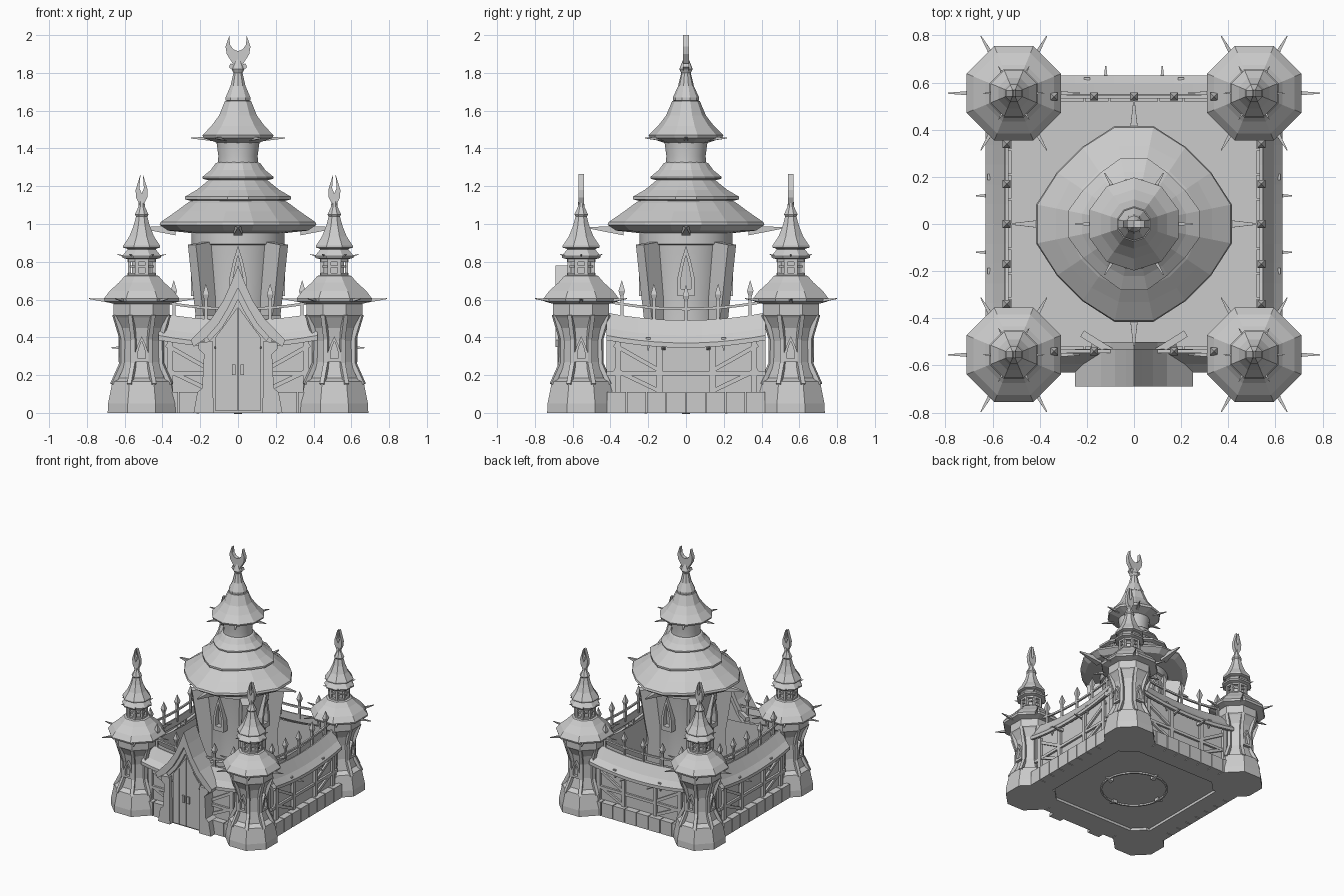
import bpy, bmesh
from math import pi, sin, cos, sqrt
from mathutils import Matrix, Vector

if "Cube" in bpy.data.objects:
    bpy.data.objects.remove(bpy.data.objects["Cube"])

STONE = bpy.data.materials.new("pale grey")
STONE.use_nodes = True
STONE.diffuse_color = (0.6, 0.6, 0.6, 1)
STONE.node_tree.nodes["Principled BSDF"].inputs["Base Color"].default_value = (0.6, 0.6, 0.6, 1)


def place(name, mesh, loc=(0, 0, 0), turn=0):
    ob = bpy.data.objects.new(name, mesh)
    ob.location, ob.rotation_euler = loc, (0, 0, turn)
    bpy.context.collection.objects.link(ob)
    return ob


def finish(name, bm, fix=True, smooth=False):
    bmesh.ops.remove_doubles(bm, verts=bm.verts, dist=0.0001)
    if fix:
        bmesh.ops.recalc_face_normals(bm, faces=bm.faces)
    mesh = bpy.data.meshes.new(name)
    bm.to_mesh(mesh)
    bm.free()
    mesh.materials.append(STONE)
    if smooth:
        mesh.polygons.foreach_set("use_smooth", [True] * len(mesh.polygons))
        mesh.set_sharp_from_angle(angle=pi / 6)
    return mesh


def lathe(name, profile, n=8, wave=0.0, smooth=False):
    """Turned solid from (apothem, z) pairs; wave notches the rim of wide rings."""
    bm = bmesh.new()
    rings = []
    widest = max(r for r, z in profile)
    for r, z in profile:
        k = r / cos(pi / n)
        ring = []
        for i in range(n):
            a = 2 * pi * (i + 0.5) / n
            s = 1 - wave * (r / widest) ** 3 * (i % 4 in (1, 2))
            ring.append(bm.verts.new((k * s * cos(a), k * s * sin(a), z)))
        rings.append(ring)
    for a, b in zip(rings, rings[1:]):
        for i in range(n):
            j = (i + 1) % n
            bm.faces.new((a[i], a[j], b[j], b[i]))
    bm.faces.new(rings[0][::-1])
    bm.faces.new(rings[-1])
    return finish(name, bm, smooth=smooth)


def plate(name, outline, y0, y1, mirror=False):
    """Extruded (x, z) outline, optionally mirrored in x."""
    bm = bmesh.new()
    for s in ((1, -1) if mirror else (1,)):
        f = bm.faces.new([bm.verts.new((s * x, y0, z)) for x, z in outline])
        new = bmesh.ops.extrude_face_region(bm, geom=[f])["geom"]
        bmesh.ops.translate(bm, verts=[v for v in new if isinstance(v, bmesh.types.BMVert)],
                            vec=(0, y1 - y0, 0))
    return finish(name, bm)


def beams(name, items):
    """Square bars (start, end, width, taper)."""
    bm = bmesh.new()
    for p, q, w, taper in items:
        p, q = Vector(p), Vector(q)
        d = q - p
        m = Matrix.Translation((p + q) / 2) @ d.to_track_quat('Z', 'Y').to_matrix().to_4x4()
        bmesh.ops.create_cone(bm, cap_ends=True, segments=4, radius1=w / sqrt(2),
                              radius2=w * taper / sqrt(2), depth=d.length,
                              matrix=m @ Matrix.Rotation(pi / 4, 4, 'Z'))
    return finish(name, bm)


def spikes(name, n, r0, r1, z0, z1, w, start=0.0):
    out = []
    for i in range(n):
        a = start + 2 * pi * i / n
        out.append(((r0 * cos(a), r0 * sin(a), z0), (r1 * cos(a), r1 * sin(a), z1), w, 0.15))
    return beams(name, out)


def lancet(name, w, z0, z1, y0, y1):
    """Pointed window frame with an open middle."""
    h, zc = z1 - z0, z0 + (z1 - z0) * 0.42
    outer = [(-w, z0), (w, z0), (w, z0 + h * 0.35), (w * 0.55, z0 + h * 0.7), (0, z1),
             (-w * 0.55, z0 + h * 0.7), (-w, z0 + h * 0.35)]
    inner = [(x * 0.55, zc + (z - zc) * 0.68) for x, z in outer]
    bm = bmesh.new()
    loops = [[bm.verts.new((x, y, z)) for x, z in pts]
             for pts, y in ((outer, y1), (outer, y0), (inner, y0), (inner, y1))]
    for a, b in zip(loops, loops[1:]):
        for i in range(len(a)):
            j = (i + 1) % len(a)
            bm.faces.new((a[i], a[j], b[j], b[i]))
    return finish(name, bm)


# Courtyard floor: single upward sheet, floor ring and border strips
bm = bmesh.new()
bmesh.ops.create_grid(bm, x_segments=1, y_segments=1, size=0.56, matrix=Matrix.Translation((0, 0, 0.02)))
place("courtyard_floor", finish("courtyard_floor", bm, fix=False))
ring = []
for i in range(24):
    a, b = 2 * pi * i / 24, 2 * pi * (i + 1) / 24
    ring.append(((0.24 * cos(a), 0.24 * sin(a), 0.015), (0.24 * cos(b), 0.24 * sin(b), 0.015), 0.012, 1))
place("floor_ring", beams("floor_ring", ring))
place("ring_studs", spikes("ring_studs", 4, 0.21, 0.27, 0.015, 0.015, 0.04))

# Curtain walls: open topped shell with sagging skirt roof
L = 0.42


def sag(x):
    return 0.04 * (1 - (x / L) ** 2)


section = [(-0.46, 0.5), (-0.46, 0), (-0.58, 0), (-0.58, 0.41), (-0.61, 0.385),
           (-0.63, 0.385), (-0.63, 0.41), (-0.595, 0.45), (-0.55, 0.53), (-0.54, 0.53), (-0.54, 0.47)]
bm = bmesh.new()
STEPS = 10
xs = [L * (2 * i / STEPS - 1) for i in range(STEPS + 1)]
cols = [[bm.verts.new((x, y, z - (sag(x) if z > 0.3 else 0))) for y, z in section] for x in xs]
for a, b in zip(cols, cols[1:]):
    for i in range(len(section) - 1):
        bm.faces.new((a[i], b[i], b[i + 1], a[i + 1]))
wall = finish("wall", bm, fix=False)

timber = [((-L, -0.585, 0.21), (L, -0.585, 0.21), 0.022, 1)]
for x in (-0.36, -0.14, 0.14, 0.36):
    timber.append(((x, -0.585, 0.1), (x, -0.585, 0.38), 0.03, 1))
for s in (-1, 1):
    timber.append(((s * 0.15, -0.583, 0.12), (s * 0.38, -0.583, 0.23), 0.022, 1))
    timber.append(((s * 0.15, -0.583, 0.23), (s * 0.38, -0.583, 0.36), 0.022, 1))
    timber.append(((s * 0.12, -0.58, 0.345), (s * 0.12, -0.67, 0.345), 0.025, 0.2))
    timber.append(((s * 0.2, -0.61, 0.4), (s * 0.2, -0.61, 0.33), 0.025, 0.3))
timber = beams("wall_timbers", timber)
stones = beams("wall_footing", [((x + 0.003, -0.575, 0.055), (x + 0.102, -0.575, 0.055), 0.11, 1)
                                for x in [i * 0.105 - L for i in range(8)]])


def railing(posts):
    out = [((a, -0.54, 0.59 - sag(a)), (b, -0.54, 0.59 - sag(b)), 0.014, 1) for a, b in zip(xs, xs[1:])]
    for x in posts:
        z = 0.5 - sag(x)
        out += [((x, -0.54, z), (x, -0.54, z + 0.14), 0.016, 1),
                ((x, -0.54, z + 0.16), (x, -0.54, z + 0.125), 0.034, 0.4),
                ((x, -0.54, z + 0.16), (x, -0.54, z + 0.215), 0.034, 0.05)]
    return beams("wall_railing", out)


sides = [-0.34, -0.17, 0.17, 0.34]
for k, side in enumerate(("front", "left", "back", "right")):
    a = k * pi / 2
    place(side + "_wall", wall, turn=a)
    place(side + "_wall_timbers", timber, turn=a)
    place(side + "_wall_footing", stones, turn=a)
    place(side + "_railing", railing(sides if k == 0 else sides + [0]), turn=a)

# Corner towers
body = lathe("tower_body", [(0.18, 0), (0.178, 0.05), (0.155, 0.165), (0.118, 0.185), (0.1, 0.27),
                            (0.098, 0.38), (0.11, 0.45), (0.14, 0.505), (0.148, 0.515), (0.148, 0.585)])
ribs = []
for i in range(8):
    a = 2 * pi * (i + 0.5) / 8
    pts = [(r * cos(a), r * sin(a), z) for r, z in ((0.165, 0.15), (0.112, 0.26), (0.11, 0.39), (0.152, 0.52))]
    ribs += [(p, q, 0.024, 1) for p, q in zip(pts, pts[1:])]
ribs = beams("tower_ribs", ribs)
roof = lathe("tower_roof", [(0.14, 0.575), (0.195, 0.59), (0.2, 0.605), (0.17, 0.645), (0.12, 0.69),
                            (0.09, 0.725), (0.07, 0.73)])
lantern = lathe("tower_lantern", [(0.052, 0.72), (0.052, 0.83)])
bars = []
for i in range(8):
    a, b = 2 * pi * (i + 0.5) / 8, 2 * pi * (i + 1.5) / 8
    p, q = [(0.07 * cos(t), 0.07 * sin(t)) for t in (a, b)]
    bars += [((*p, 0.72), (*p, 0.82), 0.018, 1)]
    bars += [((*p, z), (*q, z), w, 1) for z, w in ((0.73, 0.02), (0.775, 0.01), (0.81, 0.02))]
bars = beams("lantern_bars", bars)
cap = lathe("tower_cap", [(0.06, 0.81), (0.1, 0.82), (0.103, 0.83), (0.075, 0.865), (0.078, 0.87),
                          (0.098, 0.875), (0.098, 0.885), (0.065, 0.935), (0.043, 0.99), (0.03, 1.04),
                          (0.036, 1.05), (0.018, 1.09), (0.014, 1.13)])
flame = plate("tower_finial", [(0, 1.08), (0.03, 1.14), (0.032, 1.18), (0.006, 1.265), (0.012, 1.19),
                               (0, 1.16), (-0.012, 1.19), (-0.006, 1.265), (-0.032, 1.18), (-0.03, 1.14)],
              -0.014, 0.014)
eave_spikes = spikes("tower_eave_spikes", 6, 0.13, 0.28, 0.59, 0.605, 0.028)
cap_spikes = spikes("tower_cap_spikes", 6, 0.06, 0.13, 0.82, 0.84, 0.016)
tower_window = lancet("tower_window", 0.036, 0.27, 0.405, -0.122, -0.09)
for sx, ex in ((1, "left"), (-1, "right")):
    for sy, ey in ((1, "back"), (-1, "front")):
        loc = (sx * 0.51, sy * 0.555, 0)
        for mesh in (body, ribs, roof, lantern, bars, cap, flame, eave_spikes, cap_spikes):
            place(f"{ey}_{ex}_{mesh.name}", mesh, loc)
        place(f"{ey}_{ex}_tower_window", tower_window, loc, 0 if sy < 0 else pi)
        place(f"{ey}_{ex}_tower_side_window", tower_window, loc, sx * pi / 2)

# Gatehouse
gate = [("gatehouse", [(0, 0), (0.18, 0), (0.18, 0.4), (0.1, 0.5), (0, 0.68)], -0.645, -0.5),
        ("gable_roof", [(0, 0.78), (0.035, 0.69), (0.08, 0.59), (0.14, 0.5), (0.25, 0.385), (0.235, 0.35),
                        (0.165, 0.4), (0.1, 0.475), (0.05, 0.56), (0, 0.66)], -0.69, -0.53),
        ("gable_trim", [(0, 0.66), (0.05, 0.56), (0.1, 0.475), (0.165, 0.4), (0.15, 0.38), (0.085, 0.45),
                        (0.03, 0.54), (0, 0.6)], -0.67, -0.6),
        ("gate_pillars", [(0.13, 0), (0.235, 0), (0.215, 0.11), (0.19, 0.13), (0.18, 0.31),
                          (0.21, 0.34), (0.21, 0.37), (0.135, 0.38)], -0.68, -0.55),
        ("door_leaves", [(0.002, 0.01), (0.12, 0.01), (0.12, 0.4), (0.06, 0.48), (0.002, 0.56)], -0.655, -0.64),
        ("door_planks", [(0.062, 0.015), (0.114, 0.015), (0.114, 0.39), (0.062, 0.46)], -0.66, -0.65),
        ("door_handles", [(0.012, 0.2), (0.032, 0.2), (0.032, 0.255), (0.012, 0.255)], -0.668, -0.65)]
for name, outline, y0, y1 in gate:
    place(name, plate(name, outline, y0, y1, True))
place("gate_braces", beams("gate_braces", [((s * 0.1, -0.54, 0.5), (s * 0.22, -0.465, 0.5), 0.03, 1)
                                           for s in (-1, 1)]))

# Keep: round body, brackets and windows
place("keep_body", lathe("keep_body", [(0.28, 0.02), (0.27, 0.1), (0.215, 0.14), (0.2, 0.3), (0.2, 0.6),
                                       (0.232, 0.89), (0.246, 0.895), (0.246, 0.955), (0.2, 0.98)], 32, smooth=True))
bracket = plate("keep_bracket", [(0.16, 0.02), (0.36, 0.02), (0.31, 0.16), (0.285, 0.5), (0.305, 0.62),
                                 (0.345, 0.89), (0.2, 0.91)], -0.03, 0.03)
window = lancet("keep_window", 0.046, 0.62, 0.885, -0.25, -0.19)
for k in range(4):
    place("keep_bracket", bracket, turn=pi / 4 + k * pi / 2)
    place("keep_window", window, turn=k * pi / 2)

# Keep: stacked roofs
place("keep_lower_roof", lathe("keep_lower_roof", [(0.23, 0.95), (0.37, 0.965), (0.415, 0.995), (0.41, 1.01),
      (0.33, 1.065), (0.27, 1.11), (0.2, 1.15)], 16, 0.07))
place("keep_middle_roof", lathe("keep_middle_roof", [(0.22, 1.115), (0.28, 1.13), (0.28, 1.145), (0.22, 1.18),
      (0.17, 1.22), (0.14, 1.245)], 16, 0.09))
place("keep_upper_roof", lathe("keep_upper_roof", [(0.13, 1.225), (0.188, 1.24), (0.188, 1.25), (0.145, 1.285),
      (0.12, 1.32), (0.1, 1.33)], 16, 0.06))
place("keep_neck", lathe("keep_neck", [(0.108, 1.3), (0.104, 1.36), (0.116, 1.45)], 24, smooth=True))
place("keep_top_roof", lathe("keep_top_roof", [(0.11, 1.43), (0.182, 1.455), (0.188, 1.47), (0.14, 1.52),
      (0.1, 1.575), (0.07, 1.65)], 10))
place("keep_spire", lathe("keep_spire", [(0.05, 1.645), (0.066, 1.655), (0.066, 1.67), (0.04, 1.73),
      (0.024, 1.8), (0.034, 1.82), (0.015, 1.87)], 10))
place("lower_roof_spikes", spikes("lower_roof_spikes", 4, 0.33, 0.515, 0.965, 0.98, 0.05))
place("top_roof_spikes", spikes("top_roof_spikes", 6, 0.1, 0.25, 1.45, 1.455, 0.03))
place("crescent_finial", plate("crescent_finial", [(0, 1.79), (0.048, 1.83), (0.04, 1.85), (0.025, 1.845),
      (0.06, 1.9), (0.066, 1.94), (0.045, 2.0), (0.043, 1.95), (0.025, 1.925), (0, 1.915)], -0.015, 0.015, True))
